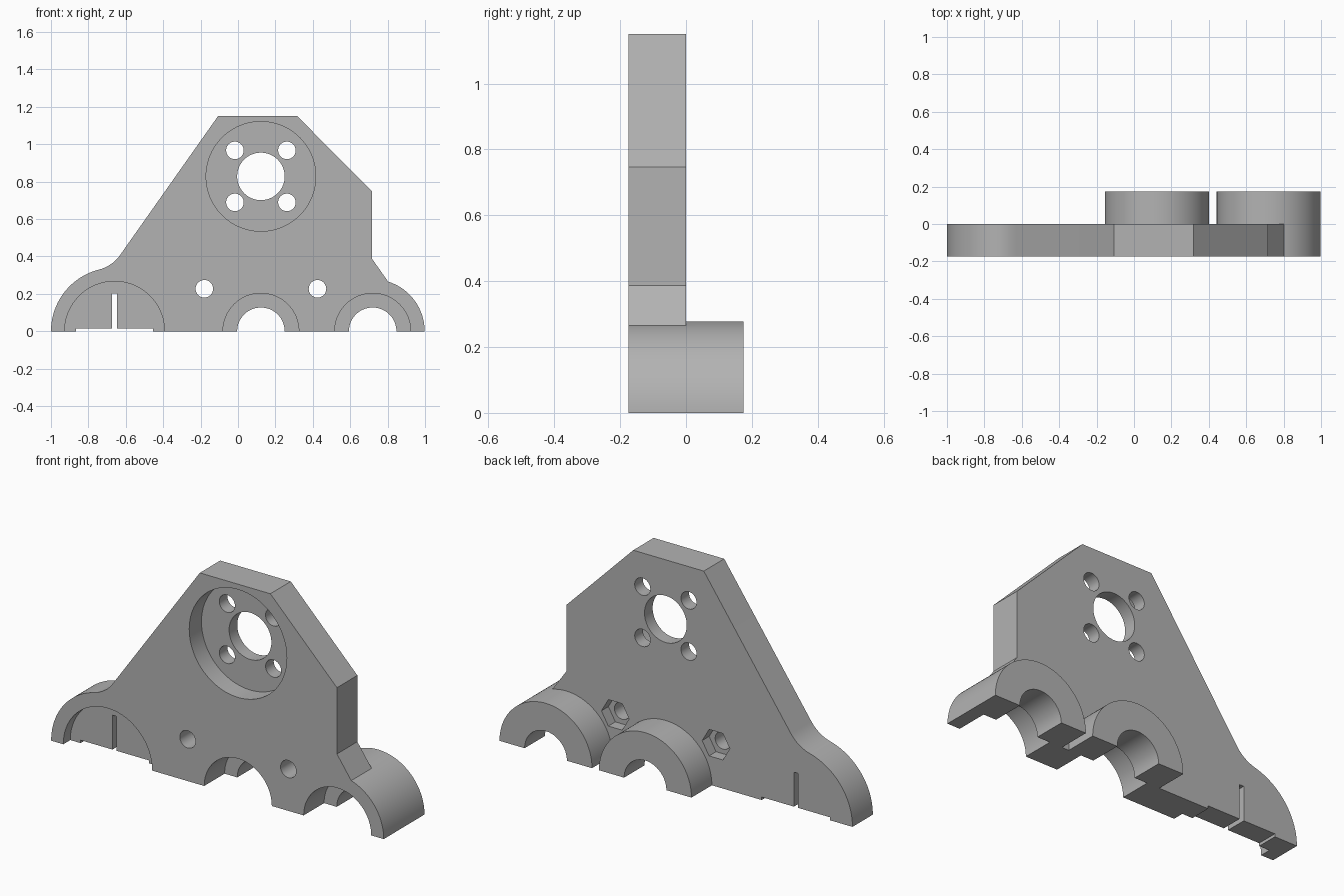
import bpy, bmesh
from math import cos, sin, pi, radians, acos, atan2
from mathutils import Vector

if "Cube" in bpy.data.objects:
    bpy.data.objects.remove(bpy.data.objects["Cube"], do_unlink=True)

grey = bpy.data.materials.new("plain grey")
grey.use_nodes = True
grey.diffuse_color = (0.45, 0.45, 0.45, 1)
grey.node_tree.nodes["Principled BSDF"].inputs["Base Color"].default_value = (0.45, 0.45, 0.45, 1)

FRONT, MID, BACK = -0.175, 0.0, 0.175
OUT = 0.05  # cutter overshoot


def arc(cx, cz, r, start, end, steps):
    """Points along an arc, angles in radians."""
    return [(cx + r * cos(start + (end - start) * i / steps),
             cz + r * sin(start + (end - start) * i / steps)) for i in range(steps + 1)]


def prism(name, points, y0, y1):
    """Extrude an x-z outline from y0 to y1."""
    bm = bmesh.new()
    face = bm.faces.new([bm.verts.new((x, y0, z)) for x, z in points])
    new = bmesh.ops.extrude_face_region(bm, geom=[face])["geom"]
    bmesh.ops.translate(bm, vec=(0, y1 - y0, 0),
                        verts=[v for v in new if isinstance(v, bmesh.types.BMVert)])
    bmesh.ops.recalc_face_normals(bm, faces=bm.faces)
    mesh = bpy.data.meshes.new(name)
    bm.to_mesh(mesh)
    bm.free()
    mesh.materials.append(grey)
    obj = bpy.data.objects.new(name, mesh)
    bpy.context.scene.collection.objects.link(obj)
    return obj


def disc(name, x, z, r, y0, y1, sides=64):
    return prism(name, arc(x, z, r, 0, 2 * pi, sides)[:-1], y0, y1)


def box(name, x0, x1, z0, z1):
    return prism(name, [(x0, z0), (x1, z0), (x1, z1), (x0, z1)], FRONT - OUT, BACK + OUT)


def combine(target, tool, operation):
    mod = target.modifiers.new(operation, "BOOLEAN")
    mod.operation, mod.solver, mod.object = operation, "EXACT", tool
    bpy.context.view_layer.objects.active = target
    bpy.ops.object.modifier_apply(modifier=mod.name)
    bpy.data.objects.remove(tool, do_unlink=True)


# Plate outline: the sloped left edge blends into the round foot by a fillet
foot, foot_r, fillet_r = Vector((-0.66, 0)), 0.34, 0.2
top_left = Vector((-0.107, 1.15))
slope = Vector((0.576, 0.817)).normalized()
normal = Vector((-slope.y, slope.x))
lean = acos((fillet_r - normal.dot(foot - top_left)) / (foot_r + fillet_r))
turn = atan2(normal.y, normal.x) - lean
centre = foot + (foot_r + fillet_r) * Vector((cos(turn), sin(turn)))
outline = [(0.79, 0), (0.81, 0.255), (0.717, 0.387), (0.717, 0.747), (0.317, 1.15), tuple(top_left)]
outline += arc(*centre, fillet_r, atan2(-normal.y, -normal.x), turn - pi, 14)
outline += arc(*foot, foot_r, turn, pi, 32)[1:]
bracket = prism("mounting_bracket", outline, FRONT, MID)

# Half-round bearing bosses
for x, start in ((0.1225, -0.1), (0.72, FRONT)):
    combine(bracket, prism("boss", arc(x, 0, 0.278, 0, pi, 48), start, BACK), "UNION")

cutters = []
# Bearing seats and shaft bores
for x in (0.1225, 0.72):
    cutters += [disc("seat", x, 0, 0.203, FRONT - OUT, MID),
                disc("bore", x, 0, 0.127, FRONT - OUT, BACK + OUT)]

# Motor recess with shaft hole and four screw holes
hub_x, hub_z = 0.1225, 0.828
cutters += [disc("recess", hub_x, hub_z, 0.293, FRONT - OUT, FRONT + 0.105, 96),
            disc("shaft_hole", hub_x, hub_z, 0.127, FRONT - OUT, BACK)]
for sx in (-1, 1):
    for sz in (-1, 1):
        cutters.append(disc("screw_hole", hub_x + sx * 0.139, hub_z + sz * 0.139,
                            0.047, FRONT - OUT, BACK, 32))

# Clamp screw holes with hexagonal nut traps at the back
for x in (-0.18, 0.425):
    cutters += [disc("clamp_hole", x, 0.227, 0.047, FRONT - OUT, BACK, 32),
                disc("nut_trap", x, 0.227, 0.083, MID - 0.06, MID + OUT, 6)]

# Foot recess, shallow notch and narrow slot
cutters += [disc("foot_recess", -0.66, 0, 0.267, FRONT - OUT, FRONT + 0.06, 96),
            box("notch", -0.865, -0.455, -OUT, 0.016),
            box("slot", -0.674, -0.648, -OUT, 0.203)]
for cutter in cutters:
    combine(bracket, cutter, "DIFFERENCE")

bpy.ops.object.select_all(action="DESELECT")
bracket.select_set(True)
bpy.context.view_layer.objects.active = bracket
bpy.ops.object.shade_smooth_by_angle(angle=radians(25))
